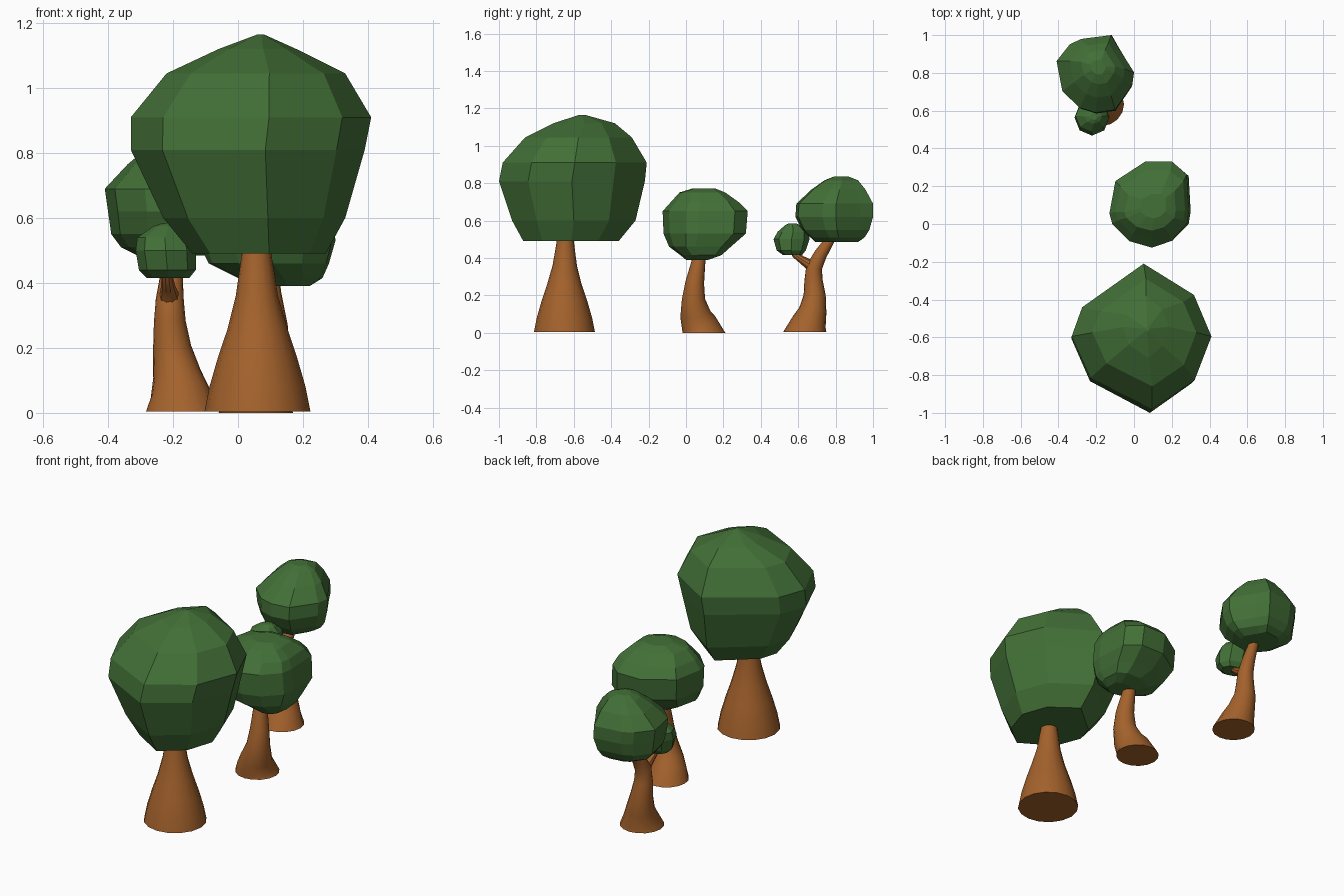
import bpy, bmesh, math
from mathutils import Vector

old = bpy.data.objects.get("Cube")
if old:
    bpy.data.objects.remove(old, do_unlink=True)


def material(name, colour):
    mat = bpy.data.materials.new(name)
    mat.use_nodes = True
    mat.diffuse_color = colour
    bsdf = next(n for n in mat.node_tree.nodes if n.type == 'BSDF_PRINCIPLED')
    bsdf.inputs["Base Color"].default_value = colour
    bsdf.inputs["Roughness"].default_value = 0.9
    return mat


LEAF = material("leaf_green", (0.055, 0.16, 0.038, 1))
BARK = material("bark_brown", (0.37, 0.122, 0.025, 1))


def loft(name, rings, mat):
    """Skin a stack of equal rings of points and cap both ends."""
    bm = bmesh.new()
    rings = [[bm.verts.new(p) for p in ring] for ring in rings]
    sides = len(rings[0])
    for low, high in zip(rings, rings[1:]):
        for k in range(sides):
            n = (k + 1) % sides
            bm.faces.new((low[k], low[n], high[n], high[k]))
    bm.faces.new(rings[0][::-1])
    bm.faces.new(rings[-1])
    bmesh.ops.recalc_face_normals(bm, faces=bm.faces[:])
    mesh = bpy.data.meshes.new(name)
    bm.to_mesh(mesh)
    bm.free()
    mesh.materials.append(mat)
    obj = bpy.data.objects.new(name, mesh)
    bpy.context.scene.collection.objects.link(obj)
    return obj


def circle(sides):
    angles = [math.tau * k / sides for k in range(sides)]
    return [(math.cos(a), math.sin(a)) for a in angles]


def trunk(name, path, sides=16):
    """Smooth tube along a path of (x, y, z, radius); the first ring is level."""
    pts = [Vector(p[:3]) for p in path]
    rings = []
    for i, (p, spec) in enumerate(zip(pts, path)):
        along = pts[min(i + 1, len(pts) - 1)] - pts[max(i - 1, 0)]
        axis = along.normalized() if i else Vector((0, 0, 1))
        turn = Vector((0, 0, 1)).rotation_difference(axis)
        rings.append([p + turn @ Vector((x, y, 0)) * spec[3] for x, y in circle(sides)])
    obj = loft(name, rings, BARK)
    bpy.ops.object.select_all(action='DESELECT')
    obj.select_set(True)
    bpy.context.view_layer.objects.active = obj
    bpy.ops.object.shade_smooth_by_angle(angle=math.radians(35))


def crown(name, outline, layers):
    """Faceted leaf ball: a plan outline fitted to layers of (z, left, right, front, back)."""
    rings = []
    for z, x0, x1, y0, y1 in layers:
        cx, cy, rx, ry = (x0 + x1) / 2, (y0 + y1) / 2, (x1 - x0) / 2, (y1 - y0) / 2
        rings.append([(cx + u * rx, cy + v * ry, z) for u, v in outline])
    loft(name, rings, LEAF)


# Large front tree
trunk("front_trunk", [(.06, -.65, .005, .163), (.06, -.65, .08, .148), (.06, -.65, .17, .122),
                      (.06, -.65, .26, .092), (.058, -.648, .36, .065), (.057, -.645, .5, .044),
                      (.057, -.64, .56, .04)])
crown("front_crown",
      [(1, 0), (.75, .57), (.03, 1), (-.85, .4), (-1, 0), (-.73, -.57), (.15, -1), (.76, -.6)],
      [(.49, -.14, .27, -.87, -.36), (.6, -.23, .33, -.93, -.27), (.81, -.33, .39, -1, -.22),
       (.91, -.33, .41, -.98, -.21), (1.045, -.22, .33, -.86, -.29),
       (1.12, -.06, .18, -.71, -.38), (1.165, .06, .08, -.57, -.54)])

# Middle tree with a bent trunk
trunk("middle_trunk", [(.055, .095, 0, .115), (.063, .068, .05, .096), (.08, .05, .1, .082),
                       (.1, .04, .18, .062), (.103, .047, .27, .05), (.095, .065, .37, .038),
                       (.09, .08, .46, .032)])
crown("middle_crown",
      [(1, -.15), (.95, .7), (.58, 1), (-.1, 1), (-.85, .55), (-1, -.2), (-.93, -.45),
       (-.5, -.85), (.07, -1), (.55, -.85), (.95, -.45)],
      [(.39, .08, .22, 0, .12), (.415, 0, .26, -.03, .19), (.46, -.09, .28, -.09, .24),
       (.53, -.125, .3, -.12, .32), (.65, -.13, .29, -.125, .33), (.7, -.1, .27, -.08, .28),
       (.75, -.05, .22, -.035, .21), (.77, .03, .17, .03, .16)])

# Back tree with a forked trunk and two crowns
trunk("back_trunk", [(-.168, .635, .005, .115), (-.178, .66, .06, .092), (-.188, .678, .12, .074),
                     (-.203, .688, .2, .059), (-.21, .682, .28, .049), (-.21, .685, .35, .043),
                     (-.205, .72, .42, .035), (-.2, .765, .49, .027), (-.2, .79, .55, .024)])
trunk("back_branch", [(-.21, .69, .32, .035), (-.212, .66, .365, .03), (-.215, .62, .39, .022),
                      (-.218, .585, .415, .018), (-.222, .56, .46, .015)], sides=10)
crown("back_crown",
      [(1, .04), (.61, .66), (.41, 1), (-.37, .9), (-.66, .76), (-1, .33), (-.85, -.45),
       (-.4, -.88), (0, -1), (.51, -.93), (.95, -.3)],
      [(.485, -.31, -.1, .69, .92), (.51, -.36, -.05, .665, .955), (.55, -.39, -.02, .62, .98),
       (.62, -.4, 0, .585, 1), (.69, -.41, 0, .59, 1), (.765, -.34, -.05, .67, .96),
       (.815, -.28, -.1, .74, .92), (.835, -.23, -.15, .79, .87)])
crown("back_small_crown", circle(8),
      [(.415, -.28, -.15, .52, .62), (.44, -.305, -.13, .485, .64), (.5, -.315, -.13, .468, .66),
       (.54, -.31, -.14, .49, .655), (.575, -.26, -.17, .53, .61), (.585, -.23, -.19, .55, .59)])
